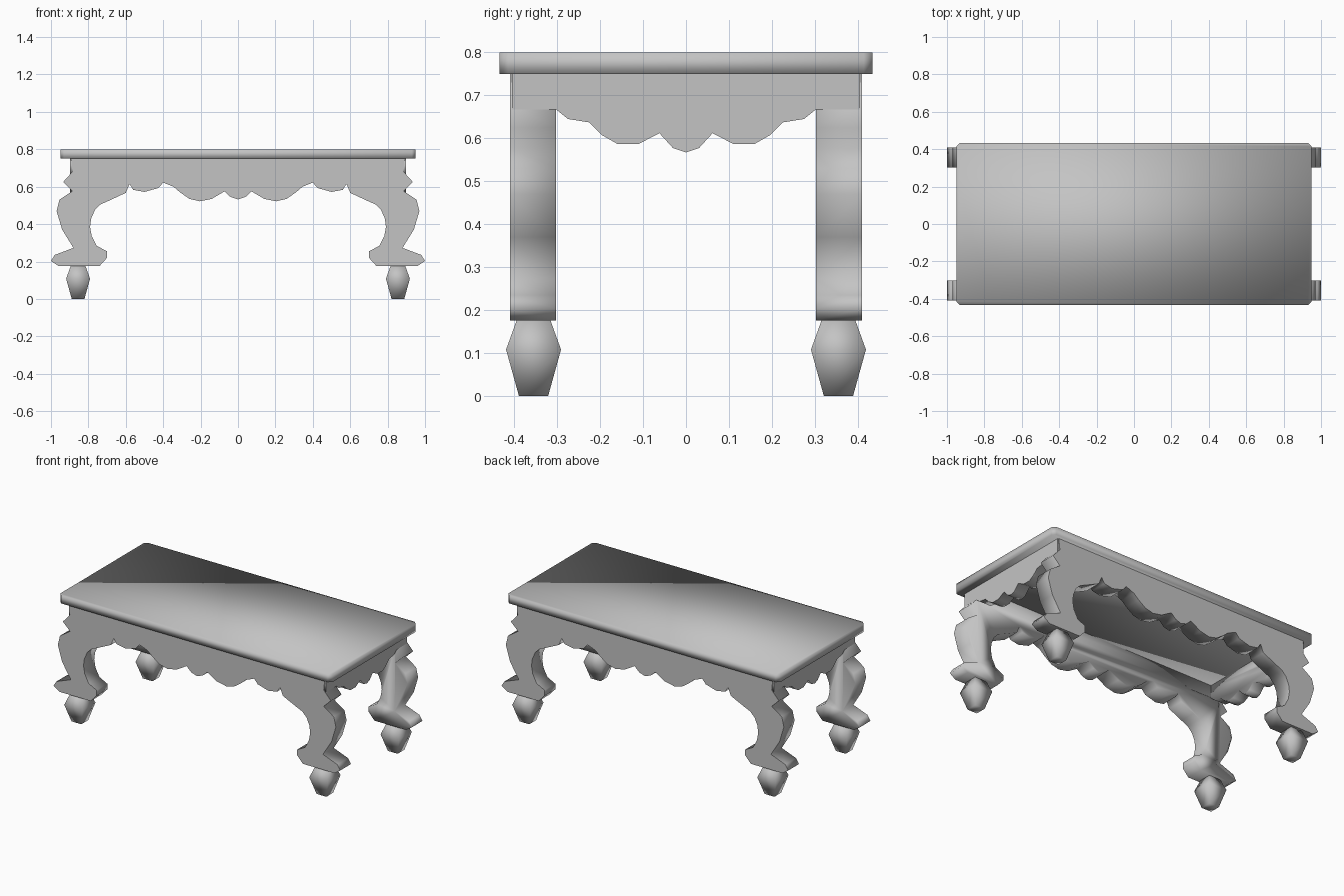
import bpy
import bmesh

cube = bpy.data.objects.get("Cube")
if cube:
    bpy.data.objects.remove(cube, do_unlink=True)

grey = bpy.data.materials.new("plain grey")
grey.use_nodes = True
COLOUR = (0.55, 0.55, 0.55, 1)
grey.diffuse_color = COLOUR
for node in grey.node_tree.nodes:
    if node.type == "BSDF_PRINCIPLED":
        node.inputs["Base Color"].default_value = COLOUR


def finish(bm, name):
    """Turn a bmesh into a smooth shaded object."""
    bmesh.ops.recalc_face_normals(bm, faces=bm.faces)
    for face in bm.faces:
        face.smooth = True
    mesh = bpy.data.meshes.new(name)
    bm.to_mesh(mesh)
    bm.free()
    mesh.materials.append(grey)
    bpy.context.collection.objects.link(bpy.data.objects.new(name, mesh))


def extrude(name, outline, place, depth, crisp=True):
    """Extrude a closed outline; crisp keeps the starting face's rim sharp."""
    bm = bmesh.new()
    face = bm.faces.new([bm.verts.new(place(u, v)) for u, v in outline])
    rim = list(face.edges)
    result = bmesh.ops.extrude_face_region(bm, geom=[face])
    moved = [g for g in result["geom"] if isinstance(g, bmesh.types.BMVert)]
    bmesh.ops.translate(bm, verts=moved, vec=depth)
    for edge in rim:
        edge.smooth = not crisp
    finish(bm, name)


def mirrored(half):
    """Complete an outline whose last point lies on the centre line."""
    return half + [(-u, v) for u, v in reversed(half[:-1])]


# Table top with clipped corners and soft shading
X, Y, CUT = 0.95, 0.434, 0.02
corners = [(X, -Y + CUT), (X, Y - CUT), (X - CUT, Y), (CUT - X, Y),
           (-X, Y - CUT), (-X, CUT - Y), (CUT - X, -Y), (X - CUT, -Y)]
extrude("table_top", corners, lambda u, v: (u, v, 0.75), (0, 0, 0.05), False)

# Long sides: two scrolled legs joined by a scalloped apron
outer_leg = [(.893, .752), (.885, .68), (.935, .625), (.885, .577), (.955, .53),
             (.97, .47), (.94, .37), (.88, .273), (.98, .235), (1.0, .203),
             (.96, .176)]
inner_leg = [(.74, .176), (.70, .22), (.70, .255), (.755, .283), (.782, .335),
             (.791, .385), (.785, .43), (.765, .475), (.735, .505), (.69, .525)]
scallops = [(.60, .567), (.58, .615), (.56, .583), (.50, .572), (.425, .593),
            (.40, .622), (.345, .60), (.31, .57), (.26, .535), (.205, .522),
            (.14, .535), (.072, .575), (.04, .545), (0, .532)]
long_outline = mirrored(outer_leg + inner_leg + scallops)
for side, sign in (("front", -1), ("back", 1)):
    extrude(side + "_legs_and_apron", long_outline,
            lambda u, v: (u, sign * 0.41, v), (0, sign * -0.107, 0))

# Short scalloped aprons, flush with the corners of the long sides
short_half = [(.405, .751), (.405, .667), (.302, .667), (.275, .645),
              (.225, .637), (.195, .607), (.16, .587), (.11, .587),
              (.062, .612), (.03, .577), (0, .567)]
for side, sign in (("left", 1), ("right", -1)):
    extrude(side + "_apron", mirrored(short_half),
            lambda u, v: (sign * 0.897, u, v), (sign * -0.08, 0, 0))

# Square tapered feet, widest in the middle
rings = [(.034, 0), (.064, .108), (.038, .18)]
square = [(-1, -1), (1, -1), (1, 1), (-1, 1)]
for end, sy in (("front", -1), ("back", 1)):
    for side, sx in (("left", 1), ("right", -1)):
        bm = bmesh.new()
        loops = [[bm.verts.new((sx * .855 + r * a, sy * .355 + r * b, z))
                  for a, b in square] for r, z in rings]
        for low, high in zip(loops, loops[1:]):
            for i in range(4):
                j = (i + 1) % 4
                bm.faces.new((low[i], low[j], high[j], high[i]))
        bm.faces.new(loops[0])
        bm.faces.new(loops[-1])
        finish(bm, f"{end}_{side}_foot")
